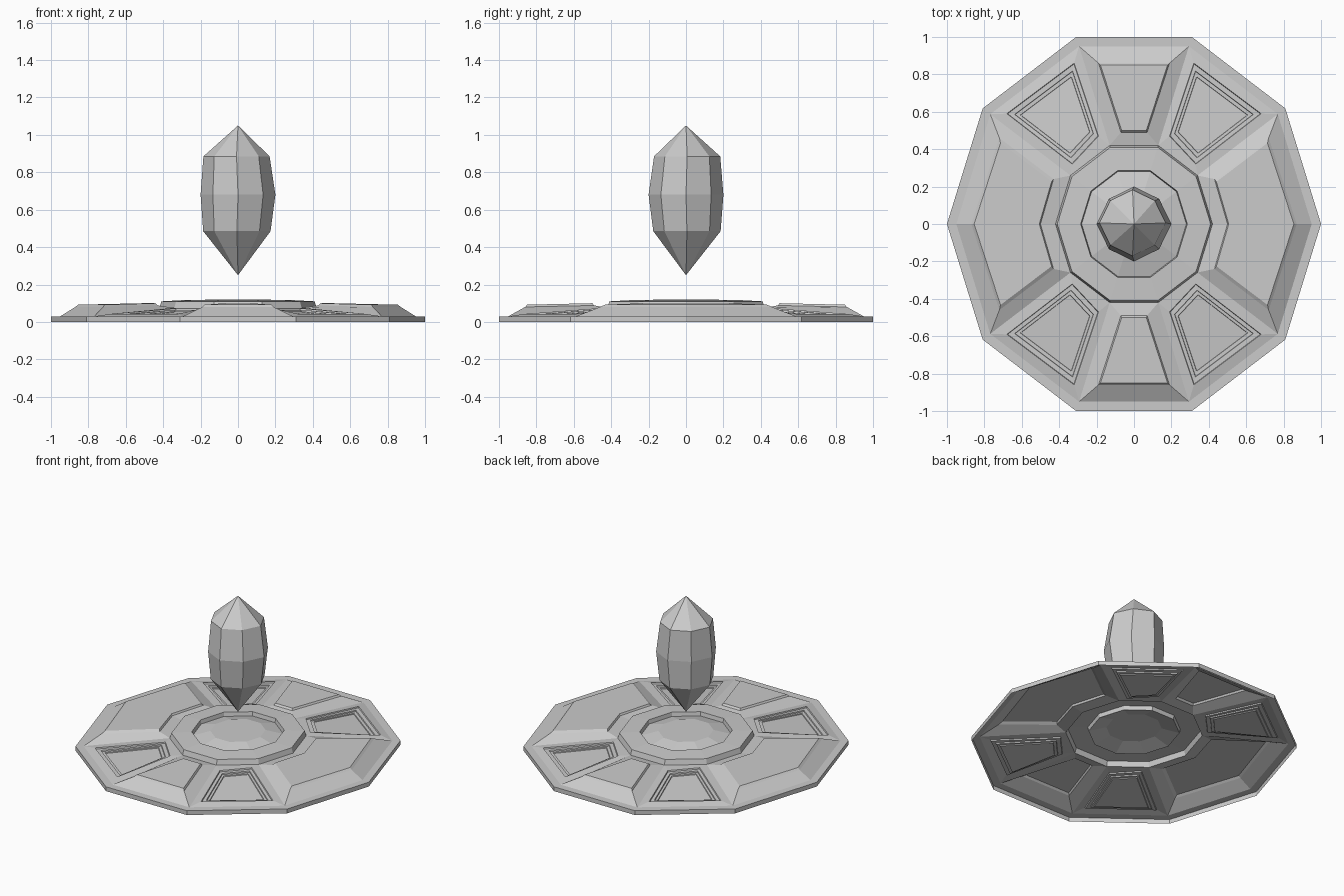
import bpy, bmesh
from math import sin, cos, pi

if "Cube" in bpy.data.objects:
    bpy.data.objects.remove(bpy.data.objects["Cube"])

YS = 1 / sin(2 * pi / 5)  # stretch so the ten-sided base is as deep as wide


def dec(k, r, z):
    a = k * pi / 5
    return (r * cos(a), r * sin(a) * YS, z)


def loft(bm, loops, cap_end=True, cap_start=False):
    vs = [[bm.verts.new(p) for p in loop] for loop in loops]
    n = len(loops[0])
    for a, b in zip(vs, vs[1:]):
        for i in range(n):
            j = (i + 1) % n
            bm.faces.new((a[i], a[j], b[j], b[i]))
    if cap_end:
        bm.faces.new(vs[-1])
    if cap_start:
        bm.faces.new(vs[0])


def finish(bm, name, open_shell=True):
    bmesh.ops.remove_doubles(bm, verts=bm.verts, dist=0.0005)
    bmesh.ops.recalc_face_normals(bm, faces=bm.faces)
    bm.normal_update()
    if open_shell and sum(f.normal.z * f.calc_area() for f in bm.faces) < 0:
        bmesh.ops.reverse_faces(bm, faces=bm.faces)
    me = bpy.data.meshes.new(name)
    bm.to_mesh(me)
    bm.free()
    ob = bpy.data.objects.new(name, me)
    bpy.context.collection.objects.link(ob)
    return ob


def step(loop, s, dz):
    """Shrink a loop towards its centre and shift it vertically."""
    cx = sum(p[0] for p in loop) / len(loop)
    cy = sum(p[1] for p in loop) / len(loop)
    return [(cx + (x - cx) * s, cy + (y - cy) * s, z + dz) for x, y, z in loop]


R_OUT, Z_OUT, R_IN, Z_IN = 0.95, 0.03, 0.42, 0.075


def sector(outer, inner):
    return ([dec(k, R_OUT, Z_OUT) for k in outer]
            + [dec(k, R_IN, Z_IN) for k in inner])


# Open-bottomed base: rim, sloped sectors with panels, and central ring
bm = bmesh.new()
loft(bm, [[dec(k, r, z) for k in range(10)]
          for r, z in ((1, 0), (1, 0.03), (R_OUT, Z_OUT))], cap_end=False)

# Central ring around a shallow faceted dome
loft(bm, [[dec(k, r, z) for k in range(10)] for r, z in (
    (R_IN, Z_IN), (0.41, 0.11), (0.285, 0.117), (0.28, 0.09), (0.17, 0.12))])

# Wide side panels, narrow front and back panels: raised in low steps
side = [(0.72, -0.46, 0.08), (0.87, 0, 0.08), (0.72, 0.46, 0.08),
        (0.43, 0.24, 0.088), (0.50, 0, 0.088), (0.43, -0.24, 0.088)]
back = [(0.19, 0.86, 0.08), (-0.19, 0.86, 0.08),
        (-0.07, 0.49, 0.088), (0.07, 0.49, 0.088)]
for base, outline in ((sector((-1, 0, 1), (1, 0, -1)), side),
                      (sector((2, 3), (3, 2)), back)):
    mid = step(outline, 0.97, 0.006)
    loops = [base, outline, mid, step(mid, 0.97, 0.006)]
    for s in (1, -1):
        loft(bm, [[(s * x, s * y, z) for x, y, z in lp] for lp in loops])

# Diagonal panels: recessed in two steps
diag = [(0.68, 0.59, 0.043), (0.32, 0.86, 0.043),
        (0.19, 0.47, 0.073), (0.33, 0.32, 0.073)]
low = step(diag, 0.985, -0.008)
tread = step(diag, 0.86, -0.008)
loops = [sector((1, 2), (2, 1)), diag, low, tread,
         step(diag, 0.85, -0.016), step(diag, 0.76, -0.016),
         step(diag, 0.75, -0.022)]
for sx in (1, -1):
    for sy in (1, -1):
        loft(bm, [[(sx * x, sy * y, z) for x, y, z in lp] for lp in loops])
finish(bm, "base_plate")

# Floating crystal with eight sides and pointed ends
bm = bmesh.new()
rings = []
for r, z, ox, oy in ((0.0, 0.25, 0, 0), (0.18, 0.485, -0.006, 0.005),
                     (0.2, 0.68, 0, 0), (0.177, 0.885, -0.008, 0.006),
                     (0.0, 1.05, 0, 0)):
    rings.append([(ox + r * (0.95 if k % 2 else 1) * cos(k * pi / 4),
                   oy + r * (0.95 if k % 2 else 1) * sin(k * pi / 4), z)
                  for k in range(8)])
loft(bm, rings, cap_end=False)
finish(bm, "floating_crystal", False)
